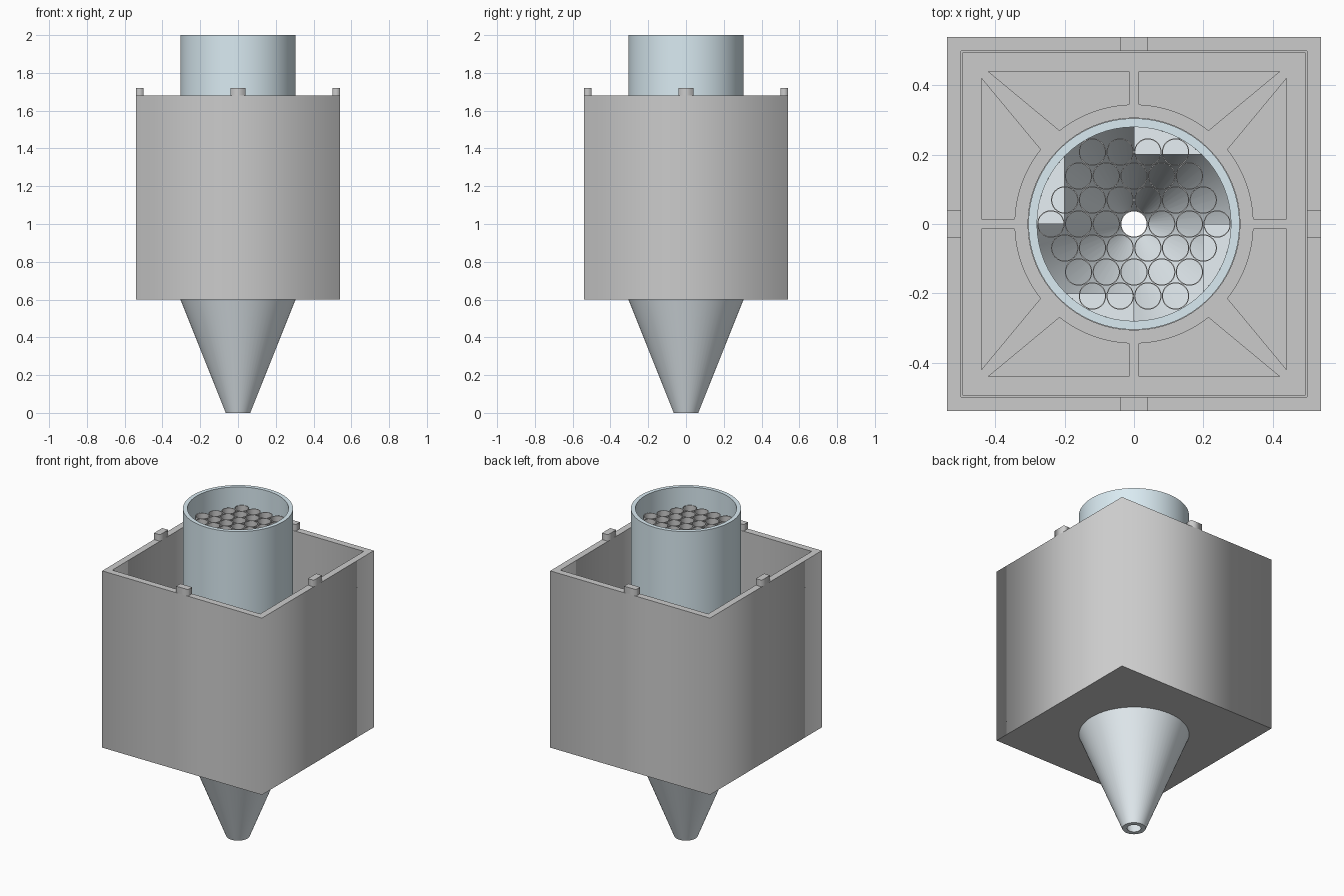
import bpy, bmesh
from math import sin, cos, pi, radians, atan2, hypot, sqrt

if "Cube" in bpy.data.objects:
    bpy.data.objects.remove(bpy.data.objects["Cube"])


def material(name, rgb):
    m = bpy.data.materials.new(name)
    m.diffuse_color = (*rgb, 1)
    m.use_nodes = True
    m.node_tree.nodes["Principled BSDF"].inputs["Base Color"].default_value = m.diffuse_color
    return m


TUBE_BLUE = material("tube_blue", (0.70, 0.83, 0.89))
CONE_BLUE = material("cone_blue", (0.80, 0.87, 0.91))


def activate(ob):
    bpy.ops.object.select_all(action='DESELECT')
    ob.select_set(True)
    bpy.context.view_layer.objects.active = ob


def plate(name, loops, z0, z1, mat=None):
    """Flat plate from an outer loop and hole loops, extruded from z0 to z1."""
    cu = bpy.data.curves.new(name, 'CURVE')
    cu.dimensions = '2D'
    cu.fill_mode = 'BOTH'
    cu.extrude = (z1 - z0) / 2
    for loop in loops:
        sp = cu.splines.new('POLY')
        sp.points.add(len(loop) - 1)
        for p, (x, y) in zip(sp.points, loop):
            p.co = (x, y, 0, 1)
        sp.use_cyclic_u = True
    ob = bpy.data.objects.new(name, cu)
    bpy.context.collection.objects.link(ob)
    ob.location.z = (z0 + z1) / 2
    activate(ob)
    bpy.ops.object.convert(target='MESH')
    ob = bpy.context.object
    if mat:
        ob.data.materials.append(mat)
    return ob


def lathe(name, profile, centres=((0, 0),), seg=64, mat=None):
    """Revolve a closed (radius, z) profile around each centre."""
    bm = bmesh.new()
    for cx, cy in centres:
        rings = [[bm.verts.new((cx + r * cos(2 * pi * i / seg), cy + r * sin(2 * pi * i / seg), z))
                  for i in range(seg)] for r, z in profile]
        for a, b in zip(rings, rings[1:] + rings[:1]):
            for i in range(seg):
                j = (i + 1) % seg
                bm.faces.new((a[i], a[j], b[j], b[i]))
    bmesh.ops.recalc_face_normals(bm, faces=bm.faces)
    me = bpy.data.meshes.new(name)
    bm.to_mesh(me)
    bm.free()
    ob = bpy.data.objects.new(name, me)
    bpy.context.collection.objects.link(ob)
    if mat:
        me.materials.append(mat)
    activate(ob)
    bpy.ops.object.shade_smooth_by_angle(angle=radians(35))
    return ob


def rect(x0, y0, x1, y1):
    return [(x0, y0), (x1, y0), (x1, y1), (x0, y1)]


def arc(r, a0, a1, n):
    return [(r * cos(a0 + (a1 - a0) * i / n), r * sin(a0 + (a1 - a0) * i / n)) for i in range(n + 1)]


def turn(loop, k):
    """Rotate a loop by k quarter turns."""
    for _ in range(k):
        loop = [(-y, x) for x, y in loop]
    return loop


square = lambda h: rect(-h, -h, h, h)
circle = lambda r: arc(r, 0, 2 * pi, 64)[:-1]

# Open box: walls, floor with nozzle hole, and a locating tab on each side
plate("box_walls", [square(0.54), square(0.50)], 0.60, 1.68)
plate("box_floor", [square(0.50), circle(0.285)], 0.60, 0.64)
for k in range(4):
    plate("box_tab", [turn(rect(-0.04, 0.50, 0.04, 0.54), k)], 1.68, 1.72)

# Bracing frame: ring, straight spokes and tapered corner spokes
window = [(0.015, 0.44), (0.42, 0.44)] + arc(0.345, atan2(0.27, 0.215), pi / 2 - 0.043, 12)
mirrored = [(-x, y) for x, y in window]
windows = [turn(w, k) for k in range(4) for w in (window, mirrored)]
plate("bracing_frame", [square(0.495), circle(0.306)] + windows, 0.87, 0.92)

# Flow tube and conical nozzle
lathe("flow_tube", [(0.28, 0.60), (0.305, 0.60), (0.305, 2.0), (0.28, 2.0)], mat=TUBE_BLUE)
lathe("nozzle_cone", [(0.038, 0), (0.065, 0), (0.305, 0.60), (0.28, 0.60)], mat=CONE_BLUE)

# Four ledges inside the tube at the top of the nozzle
for k in range(4):
    ledge = [(0, 0.20), (0.198, 0.20)] + arc(0.28, pi / 4, pi / 2, 10)[1:]
    plate("tube_ledge", [turn(ledge, k)], 0.60, 0.61, CONE_BLUE)

# Hexagonal bundle of straws
pitch = 0.08
centres = []
for row in range(-3, 4):
    n = 7 - abs(row)
    centres += [((i - (n - 1) / 2) * pitch, row * pitch * sqrt(3) / 2) for i in range(n)]
lathe("straw_bundle", [(0.0365, 0.75), (0.0395, 0.75), (0.0395, 1.89), (0.0365, 1.89)], centres, seg=32)
